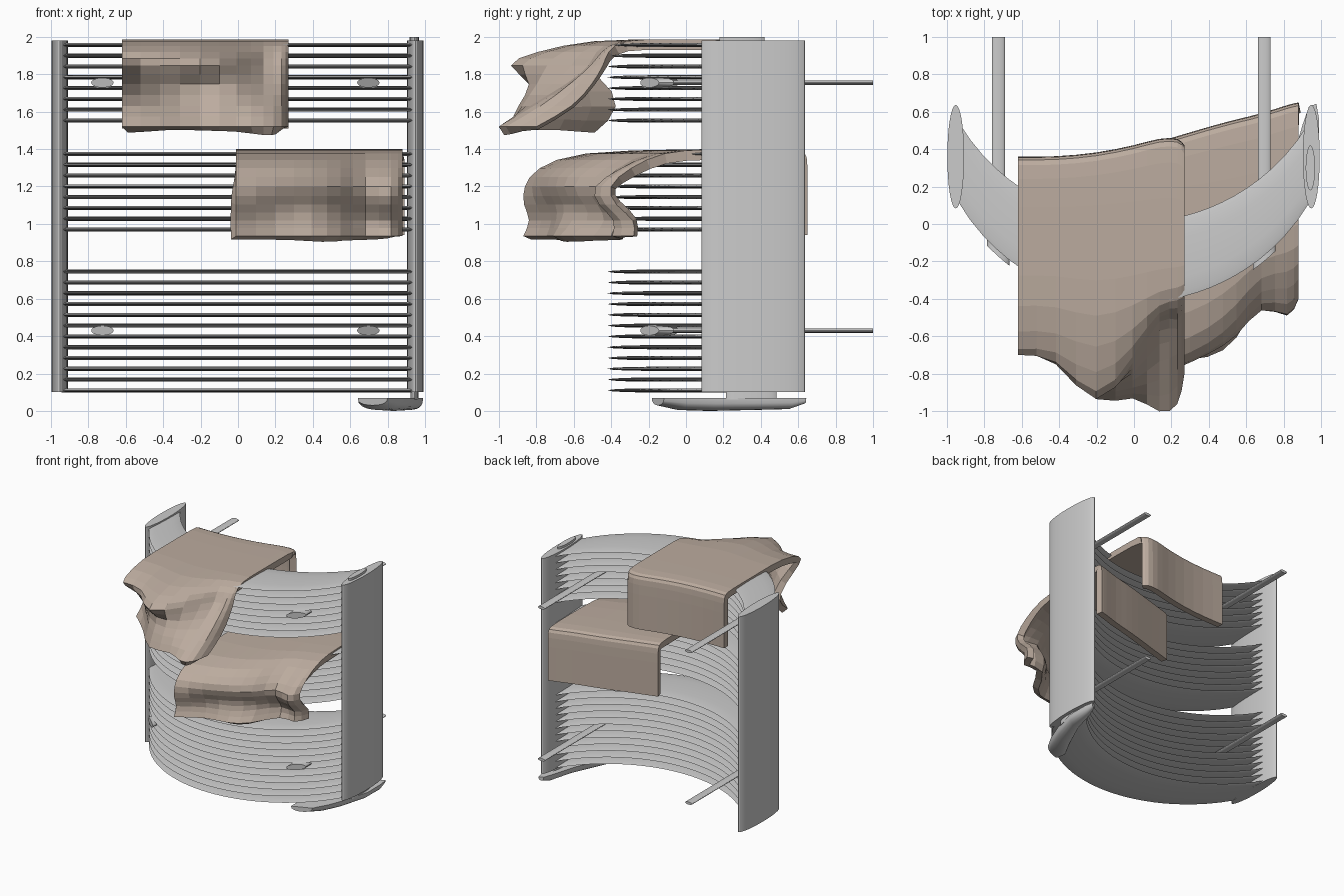
import bpy, bmesh
from math import sin, cos, pi, sqrt

if "Cube" in bpy.data.objects:
    bpy.data.objects.remove(bpy.data.objects["Cube"])

cloth = bpy.data.materials.new("towel_brown")
cloth.diffuse_color = (0.50, 0.41, 0.345, 1)
cloth.use_nodes = True
cloth.node_tree.nodes["Principled BSDF"].inputs["Base Color"].default_value = cloth.diffuse_color


def make(name, verts, faces, angle=30, mat=None):
    me = bpy.data.meshes.new(name)
    me.from_pydata(verts, [], faces)
    ob = bpy.data.objects.new(name, me)
    bpy.context.collection.objects.link(ob)
    if mat:
        me.materials.append(mat)
        return ob
    bm = bmesh.new()
    bm.from_mesh(me)
    bmesh.ops.recalc_face_normals(bm, faces=bm.faces)
    bm.to_mesh(me)
    bm.free()
    bpy.ops.object.select_all(action='DESELECT')
    ob.select_set(True)
    bpy.context.view_layer.objects.active = ob
    bpy.ops.object.shade_smooth_by_angle(angle=angle * pi / 180)
    return ob


def loft(name, rings, angle=30):
    """Skin a list of equal-length vertex rings and cap both ends."""
    n = len(rings[0])
    verts = [p for r in rings for p in r]
    faces = [(k * n + i, k * n + (i + 1) % n, (k + 1) * n + (i + 1) % n, (k + 1) * n + i)
             for k in range(len(rings) - 1) for i in range(n)]
    faces += [tuple(range(n)), tuple(range(len(verts) - n, len(verts)))]
    return make(name, verts, faces, angle)


def ellipse(n, a, b):
    return [(a * cos(2 * pi * i / n), b * sin(2 * pi * i / n)) for i in range(n)]


def upright(name, x, y, a, b, z0, z1, n=32):
    return loft(name, [[(x + u, y + v, z) for u, v in ellipse(n, a, b)] for z in (z0, z1)])


def front_arc(x):
    return 0.67 - sqrt(1.09 ** 2 - x * x)


# Side posts with lens-shaped section
for side, x in (("left", -0.953), ("right", 0.948)):
    upright(side + "_post", x, 0.36, 0.045, 0.277, 0.10, 1.98)

# Curved flat slats in three groups
for z0, count in ((0.11, 12), (0.97, 8), (1.553, 8)):
    for k in range(count):
        z = z0 + k * 0.0577
        rings = []
        for i in range(29):
            x = -0.945 + 1.885 * i / 28
            rings.append([(x, front_arc(x) + 0.215 + u, z + v) for u, v in ellipse(12, 0.215, 0.011)])
        loft("slat", rings, 40)

# Wall brackets: rod to the wall and a clamp button following the slat fronts
for x in (-0.725, 0.697):
    for z in (0.43, 1.755):
        loft("wall_rod", [[(x + u, y, z + v) for u, v in ellipse(20, 0.034, 0.012)] for y in (-0.1, 1.0)])
        loft("clamp_button", [[(x + u, front_arc(x + u) + d, z + v) for u, v in ellipse(20, 0.06, 0.026)]
                              for d in (-0.03, 0.05)])

# Post top plug and control neck
upright("top_plug", 0.943, 0.30, 0.025, 0.12, 1.97, 2.0)
upright("control_neck", 0.943, 0.35, 0.022, 0.135, 0.06, 0.11)

# Control housing: flat top, rounded belly, swinging to the front left
rings = []
for y, xc, hw, depth in ((0.635, 0.955, 0.020, 0.03), (0.55, 0.945, 0.043, 0.06), (0.35, 0.915, 0.075, 0.065),
                         (0.12, 0.83, 0.10, 0.07), (-0.04, 0.755, 0.115, 0.065), (-0.15, 0.72, 0.08, 0.04)):
    rings.append([(xc + hw * cos(t), y + 0.4 * hw * cos(t), 0.07 - depth * abs(sin(t)) ** 0.7)
                  for t in [pi * i / 10 for i in range(11)]])
loft("control_housing", rings)


# Towels: sheet draped from back to front, one row of depths per height
def towel(name, xs, rows):
    n = len(xs)
    verts = [(x, y, z) for z, ys in rows for x, y in zip(xs, ys)]
    faces = [(r * n + c, (r + 1) * n + c, (r + 1) * n + c + 1, r * n + c + 1)
             for r in range(len(rows) - 1) for c in range(n - 1)]
    ob = make(name, verts, faces, 25, cloth)
    sub = ob.modifiers.new("folds", 'SUBSURF')
    sub.levels = sub.render_levels = 1
    sub.boundary_smooth = 'PRESERVE_CORNERS'
    sub.use_limit_surface = False
    sol = ob.modifiers.new("thickness", 'SOLIDIFY')
    sol.thickness = 0.055
    sol.offset = -1


def back_rows(edge, zb, zt):
    return [(zb, edge), (zb + 0.2, edge), (zt - 0.07, edge), (zt - 0.015, [y - 0.01 for y in edge]),
            (zt, [y - 0.08 for y in edge])]


towel("upper_towel", (-0.62, -0.42, -0.2, 0.0, 0.14, 0.24, 0.27),
      back_rows([0.36, 0.36, 0.38, 0.42, 0.46, 0.46, 0.42], 1.51, 1.985) + [
    (1.985, [-0.10] * 7),
    (1.985, [-0.45, -0.45, -0.52, -0.45, -0.38, -0.36, -0.34]),
    (1.92, [-0.70, -0.69, -0.85, -0.68, -0.46, -0.46, -0.42]),
    (1.85, [-0.70, -0.73, -1.06, -0.74, -0.47, -0.52, -0.44]),
    (1.75, [-0.48, -0.70, -0.82, -0.82, -0.60, -0.64, -0.50]),
    (1.63, [-0.38, -0.66, -0.92, -0.88, -0.84, -0.79, -0.60]),
    (1.52, [-0.52, -0.70, -0.98, -0.91, -1.02, -0.98, -0.80])])

towel("lower_towel", (-0.01, 0.2, 0.4, 0.55, 0.68, 0.83, 0.88),
      back_rows([0.40, 0.46, 0.52, 0.56, 0.59, 0.64, 0.65], 0.94, 1.40) + [
    (1.40, [0.0, 0.0, 0.0, 0.02, 0.05, 0.10, 0.12]),
    (1.385, [-0.58, -0.55, -0.46, -0.34, -0.20, -0.16, -0.12]),
    (1.30, [-0.80, -0.75, -0.66, -0.53, -0.34, -0.36, -0.30]),
    (1.20, [-0.87, -0.80, -0.71, -0.63, -0.45, -0.53, -0.42]),
    (1.10, [-0.87, -0.73, -0.65, -0.54, -0.40, -0.50, -0.38]),
    (1.02, [-0.83, -0.70, -0.68, -0.52, -0.33, -0.40, -0.27]),
    (0.935, [-0.87, -0.73, -0.72, -0.63, -0.36, -0.42, -0.28])])
